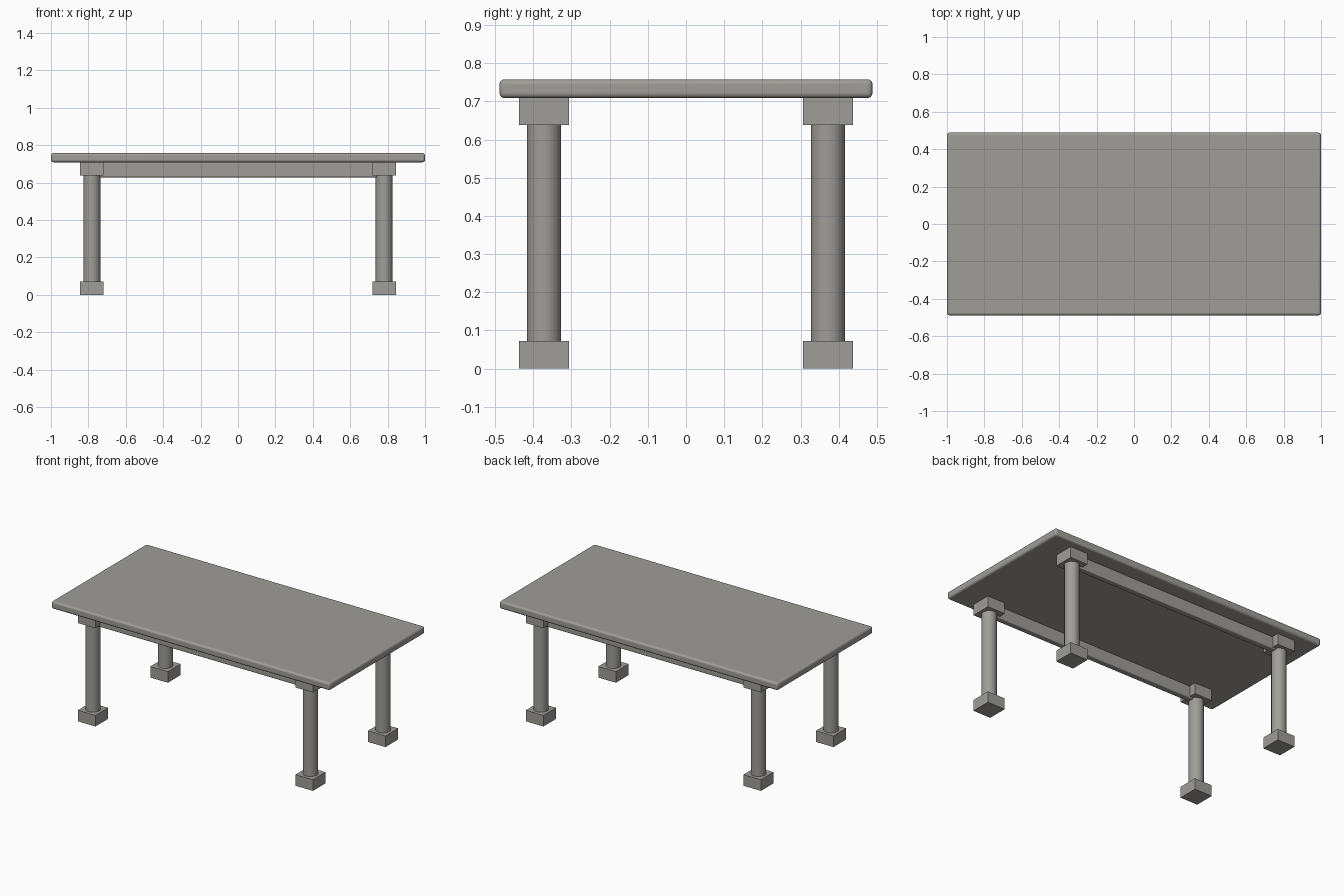
import bpy, math

if "Cube" in bpy.data.objects:
    bpy.data.objects.remove(bpy.data.objects["Cube"])

mat = bpy.data.materials.new("warm grey")
mat.diffuse_color = (0.35, 0.34, 0.315, 1)
mat.use_nodes = True
mat.node_tree.nodes["Principled BSDF"].inputs["Base Color"].default_value = mat.diffuse_color


def box(name, x, y, z0, z1, sx, sy, bevel=0.0):
    bpy.ops.mesh.primitive_cube_add(size=1, location=(x, y, (z0 + z1) / 2))
    ob = bpy.context.object
    ob.name = name
    ob.scale = (sx, sy, z1 - z0)
    bpy.ops.object.transform_apply(location=False, rotation=False, scale=True)
    ob.data.materials.append(mat)
    if bevel:
        m = ob.modifiers.new("rounded edges", 'BEVEL')
        m.width = bevel
        m.segments = 4
        bpy.ops.object.shade_smooth_by_angle(angle=math.radians(40))
    return ob


LEG_X, LEG_Y = 0.781, 0.372
TOP_Z = 0.709

# Table top with softly rounded edges
box("table_top", 0, 0, TOP_Z, 0.758, 2.0, 0.977, 0.013)

for sy, depth in ((-1, "front"), (1, "back")):
    # Long rail between the leg blocks
    box(depth + "_rail", 0, sy * LEG_Y, 0.628, TOP_Z, 1.5, 0.04, 0.006)
    for sx, side in ((-1, "left"), (1, "right")):
        x, y = sx * LEG_X, sy * LEG_Y
        tag = f"{depth}_{side}_"
        # Square foot and square cap block
        box(tag + "foot", x, y, 0, 0.072, 0.126, 0.13)
        box(tag + "cap", x, y, 0.638, TOP_Z, 0.126, 0.13)
        # Round leg column
        bpy.ops.mesh.primitive_cylinder_add(vertices=16, radius=0.045, depth=0.58,
                                            location=(x, y, 0.355))
        leg = bpy.context.object
        leg.name = tag + "leg"
        leg.data.materials.append(mat)
        bpy.ops.object.shade_smooth_by_angle(angle=math.radians(40))
